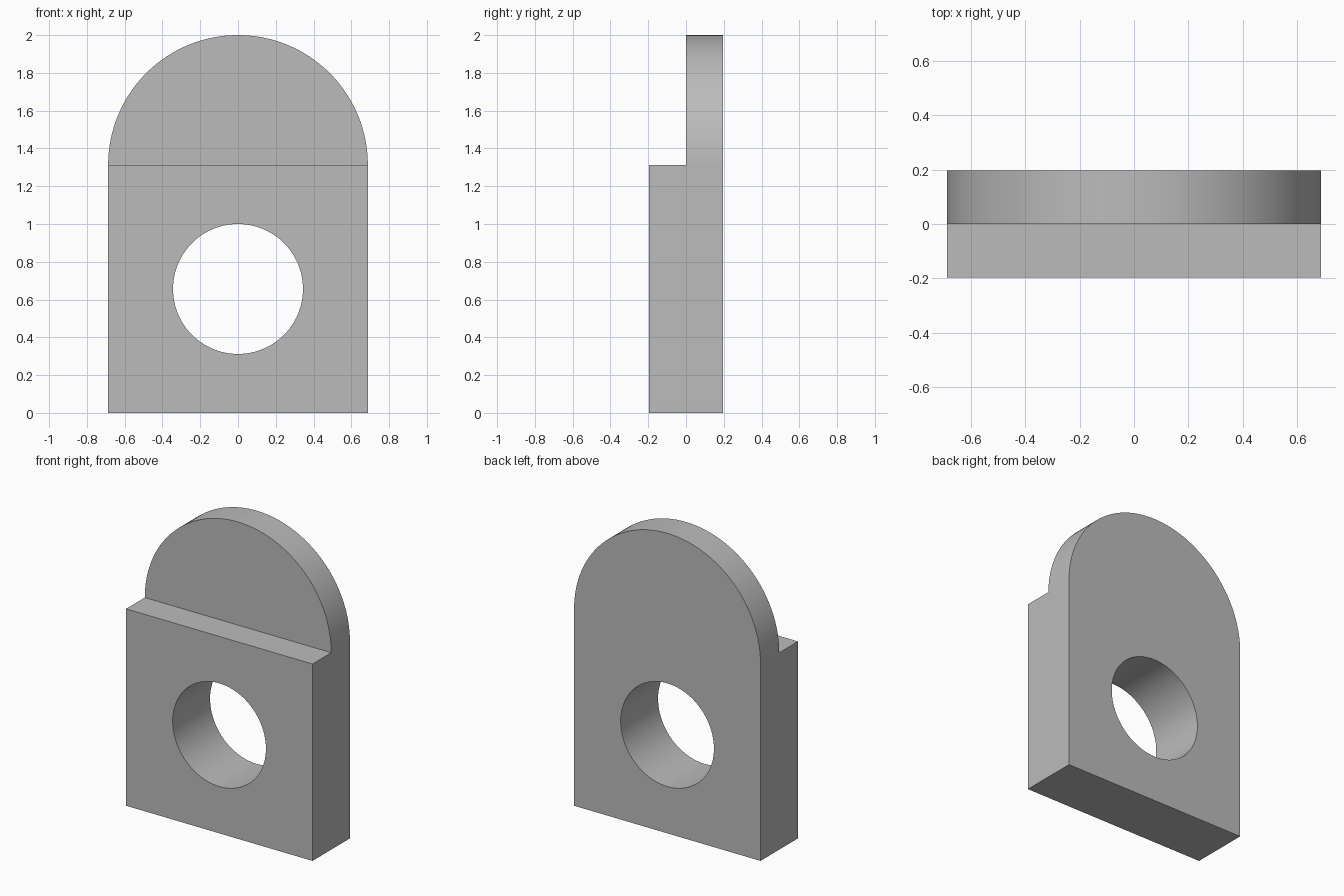
import bpy, bmesh, math

if "Cube" in bpy.data.objects:
    bpy.data.objects.remove(bpy.data.objects["Cube"])

R = 0.6875          # half width and arch radius
SHOULDER = 1.3125   # height where the arch begins
DEPTH = 0.197       # half thickness
HOLE_R, HOLE_Z = 0.344, 0.656

grey = bpy.data.materials.new("plain_grey")
grey.diffuse_color = (0.5, 0.5, 0.5, 1)
grey.use_nodes = True
grey.node_tree.nodes["Principled BSDF"].inputs["Base Color"].default_value = grey.diffuse_color


def prism(name, outline, y0, y1):
    """Extrude an x-z outline from y0 to y1."""
    bm = bmesh.new()
    face = bm.faces.new([bm.verts.new((x, y0, z)) for x, z in outline])
    ext = bmesh.ops.extrude_face_region(bm, geom=[face])
    moved = [v for v in ext["geom"] if isinstance(v, bmesh.types.BMVert)]
    bmesh.ops.translate(bm, verts=moved, vec=(0, y1 - y0, 0))
    bmesh.ops.recalc_face_normals(bm, faces=bm.faces)
    mesh = bpy.data.meshes.new(name)
    bm.to_mesh(mesh)
    bm.free()
    mesh.materials.append(grey)
    obj = bpy.data.objects.new(name, mesh)
    bpy.context.collection.objects.link(obj)
    return obj


def arc(radius, cz, end, steps):
    return [(radius * math.cos(end * i / steps), cz + radius * math.sin(end * i / steps))
            for i in range(steps + 1)]


# Arched plate at full thickness
plate = prism("arched_plate", [(-R, 0), (R, 0)] + arc(R, SHOULDER, math.pi, 64), -DEPTH, DEPTH)

# Step in front of the arch, and round through hole
step = prism("step_cutter", [(-1, SHOULDER), (1, SHOULDER), (1, 2.2), (-1, 2.2)], -0.5, 0)
hole = prism("hole_cutter", arc(HOLE_R, HOLE_Z, 2 * math.pi, 96)[:-1], -0.5, 0.5)

for cutter in (step, hole):
    mod = plate.modifiers.new(cutter.name, "BOOLEAN")
    mod.operation = "DIFFERENCE"
    mod.solver = "EXACT"
    mod.object = cutter

# Bake the cuts and drop the cutters
deps = bpy.context.evaluated_depsgraph_get()
baked = bpy.data.meshes.new_from_object(plate.evaluated_get(deps))
plate.modifiers.clear()
plate.data = baked
for cutter in (step, hole):
    bpy.data.objects.remove(cutter)

# Smooth curved walls, crisp edges
bpy.context.view_layer.objects.active = plate
plate.select_set(True)
bpy.ops.object.shade_smooth_by_angle(angle=math.radians(30))
